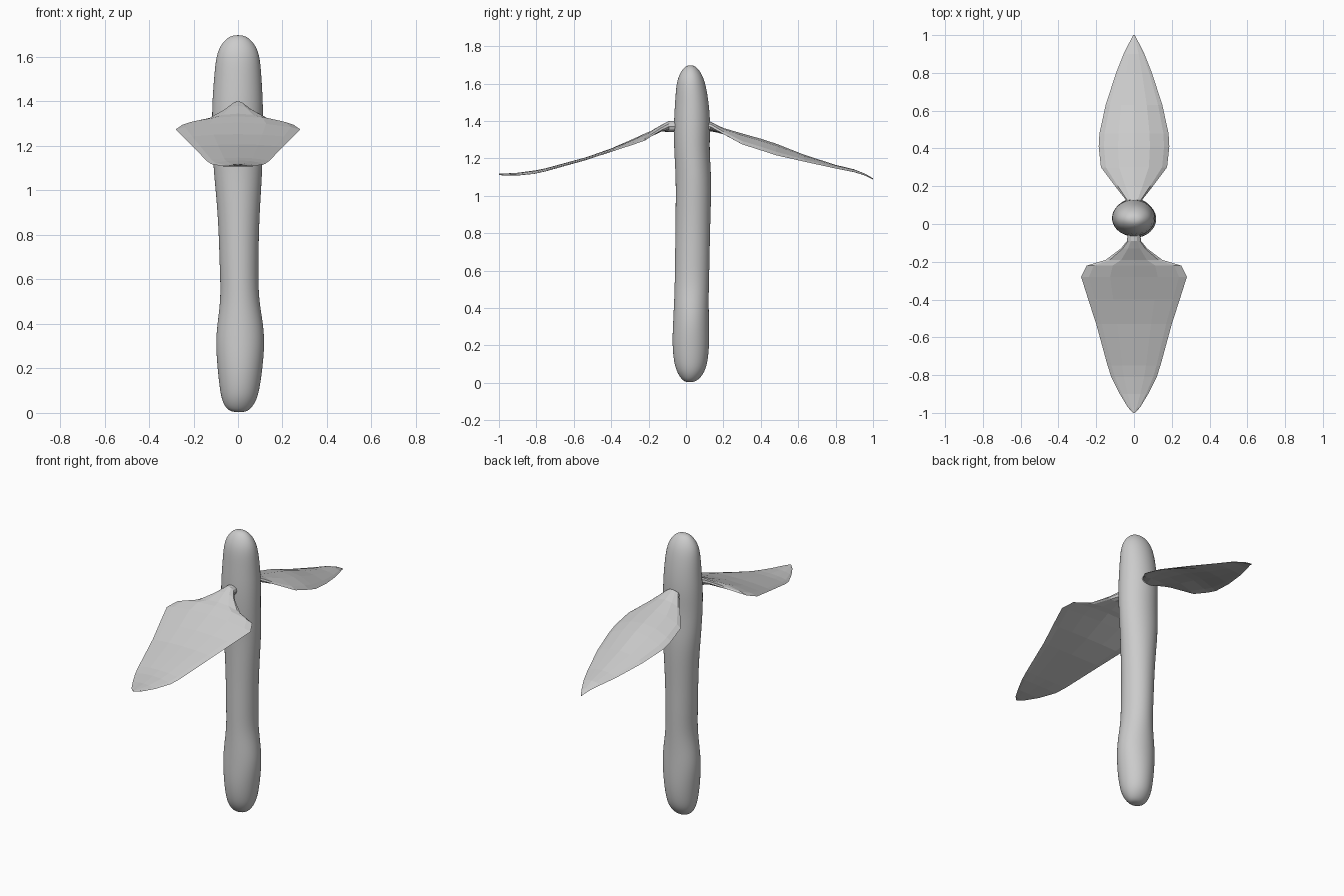
import bpy, bmesh
from math import sin, cos, pi, sqrt


def loft(name, rings):
    """Skin closed rings of points and cap both ends."""
    bm = bmesh.new()
    rows = [[bm.verts.new(p) for p in r] for r in rings]
    n = len(rows[0])
    for a, b in zip(rows, rows[1:]):
        for i in range(n):
            j = (i + 1) % n
            bm.faces.new((a[i], a[j], b[j], b[i]))
    bm.faces.new(rows[0][::-1])
    bm.faces.new(rows[-1])
    bmesh.ops.recalc_face_normals(bm, faces=bm.faces)
    me = bpy.data.meshes.new(name)
    bm.to_mesh(me)
    bm.free()
    ob = bpy.data.objects.new(name, me)
    bpy.context.collection.objects.link(ob)
    return ob


# Stem: z, x min, x max, y min, y max
stem_rows = [
    (0.003, -.02, .03, .0, .04), (.015, -.05, .055, -.02, .065),
    (.05, -.07, .08, -.045, .095), (.1, -.081, .096, -.063, .114),
    (.2, -.092, .11, -.074, .125), (.32, -.101, .121, -.069, .123),
    (.42, -.09, .11, -.064, .121), (.52, -.077, .092, -.06, .122),
    (.65, -.082, .092, -.059, .126), (.8, -.086, .093, -.056, .128),
    (.95, -.095, .1, -.055, .133), (1.1, -.111, .11, -.054, .136),
    (1.25, -.116, .112, -.064, .124), (1.38, -.117, .113, -.066, .131),
    (1.5, -.108, .106, -.058, .122), (1.6, -.099, .099, -.052, .104),
    (1.65, -.08, .08, -.035, .085), (1.685, -.05, .05, -.012, .06),
    (1.698, -.02, .02, .012, .036),
]
N = 24
rings = []
for z, x0, x1, y0, y1 in stem_rows:
    cx, cy = (x0 + x1) / 2, (y0 + y1) / 2
    rx, ry = (x1 - x0) / 2 * 1.01, (y1 - y0) / 2 * 1.01
    rings.append([(cx + rx * cos(2 * pi * i / N), cy + ry * sin(2 * pi * i / N), z)
                  for i in range(N)])
stem = loft("stem", rings)
for p in stem.data.polygons:
    p.use_smooth = True
stem.modifiers.new("smooth", 'SUBSURF').levels = 2
stem.modifiers["smooth"].render_levels = 2


def leaf(name, rows):
    """Arched blade with its stalk. Rows: y, ridge z, half width, edge droop, half thickness."""
    us = [-1, -.85, -.45, 0, .45, .85, 1]
    loop = [(u, 1) for u in us] + [(u, -1) for u in us[-2:0:-1]]
    return loft(name, [[(w * u, y, z - d * u * u + s * t * sqrt(1 - u * u))
                        for u, s in loop] for y, z, w, d, t in rows])


# Broad leaf at the front
leaf("front_leaf", [
    (0, 1.37, .03, 0, .03), (-.09, 1.37, .037, 0, .03),
    (-.13, 1.362, .07, .01, .018), (-.19, 1.335, .15, .02, .01),
    (-.22, 1.325, .25, .03, .008), (-.28, 1.298, .28, .024, .007),
    (-.4, 1.246, .242, .01, .007), (-.53, 1.2, .2, .006, .007),
    (-.75, 1.14, .14, .008, .007), (-.81, 1.128, .12, .01, .007),
    (-.9, 1.116, .075, .006, .007), (-.97, 1.113, .033, .002, .006),
    (-1.0, 1.115, .004, 0, .003),
])

# Narrow leaf at the back
leaf("back_leaf", [
    (.05, 1.37, .03, 0, .03), (.13, 1.37, .045, 0, .026),
    (.2, 1.35, .1, .02, .012), (.3, 1.325, .175, .05, .008),
    (.41, 1.295, .187, .055, .007), (.48, 1.272, .183, .055, .007),
    (.63, 1.213, .15, .03, .007), (.8, 1.158, .095, .012, .007),
    (.9, 1.135, .055, .008, .006), (.96, 1.112, .025, .003, .005),
    (1.0, 1.09, .004, 0, .003),
])
